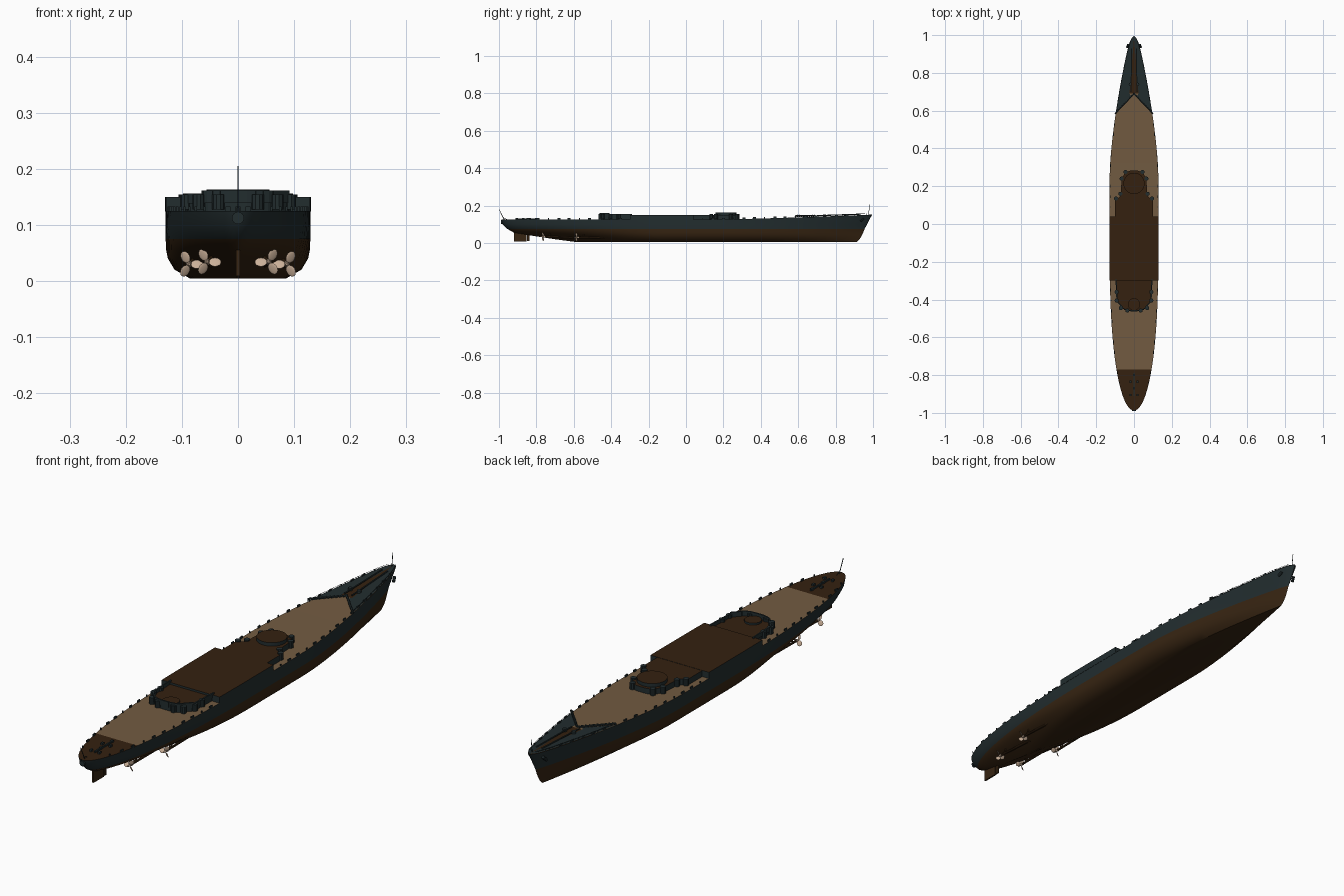
import bpy, bmesh, math
from mathutils import Vector, Matrix

if "Cube" in bpy.data.objects:
    bpy.data.objects.remove(bpy.data.objects["Cube"])


def material(name, *rgb):
    m = bpy.data.materials.new(name)
    m.use_nodes = True
    m.diffuse_color = (*rgb, 1)
    m.node_tree.nodes["Principled BSDF"].inputs["Base Color"].default_value = (*rgb, 1)
    return m


TEAL = material("dark teal paint", .016, .026, .028)
BROWN = material("dark brown deck", .035, .015, .005)
RED = material("lower hull brown", .038, .018, .006)
TAN = material("tan planking", .17, .105, .053)
BRONZE = material("pale bronze", .6, .44, .32)


def finish(name, bm, mats, rule=None, smooth=0):
    if rule:
        bm.normal_update()
        for f in bm.faces:
            f.material_index = rule(f)
    me = bpy.data.meshes.new(name)
    bm.to_mesh(me)
    bm.free()
    for m in mats:
        me.materials.append(m)
    ob = bpy.data.objects.new(name, me)
    bpy.context.collection.objects.link(ob)
    if smooth:
        bpy.ops.object.select_all(action="DESELECT")
        bpy.context.view_layer.objects.active = ob
        ob.select_set(True)
        bpy.ops.object.shade_smooth_by_angle(angle=math.radians(smooth))
    return ob


def top_is_second(f):
    return int(f.normal.z > .7)


def prism(name, outline, z0, z1, mats):
    """Extrude a flat outline; the top face takes the second material."""
    bm = bmesh.new()
    face = bm.faces.new([bm.verts.new((x, y, z0)) for x, y in outline])
    ext = bmesh.ops.extrude_face_region(bm, geom=[face])["geom"]
    bmesh.ops.translate(bm, vec=(0, 0, z1 - z0), verts=[v for v in ext if isinstance(v, bmesh.types.BMVert)])
    bmesh.ops.recalc_face_normals(bm, faces=bm.faces)
    return finish(name, bm, mats, top_is_second if len(mats) > 1 else None)


def mirrored(half):
    return half + [(-x, y) for x, y in reversed(half) if x > 0]


def disc(cx, cy, r, n=24):
    return [(cx + r * math.cos(a * math.tau / n), cy + r * math.sin(a * math.tau / n)) for a in range(n)]


def add_box(bm, c, size):
    bmesh.ops.create_cube(bm, size=1, matrix=Matrix.Translation(c) @ Matrix.Diagonal((*size, 1)))


def add_rod(bm, a, b, r, r2=None, n=8):
    a, b = Vector(a), Vector(b)
    d = b - a
    mat = Matrix.Translation((a + b) / 2) @ d.to_track_quat("Z", "Y").to_matrix().to_4x4()
    bmesh.ops.create_cone(bm, cap_ends=True, segments=n, radius1=r, radius2=r if r2 is None else r2, depth=d.length, matrix=mat)


# Hull waterlines: height, stern y, bow y, half beam, stern power, stern root, bow flare
LEVELS = [(.004, -.58, .91, .085, 2, 1, 0), (.02, -.70, .928, .113, 2, 1, 0),
          (.04, -.83, .94, .125, 2, .9, 0), (.055, -.92, .947, .128, 2.2, .7, .01),
          (.075, -.955, .955, .129, 2.4, .55, .03), (.1, -.98, .968, .129, 2.5, .5, .08),
          (.125, -.988, .995, .129, 2.6, .5, .15)]
DECK = LEVELS[-1]


def half_width(y, level):
    _, ys, yb, w, p, q, flare = level
    if y < -.1:
        t = min(1, (-.1 - y) / (-.1 - ys))
        return w * (1 - t ** p) ** q
    t = min(1, max(0, (y - .25) / (yb - .25)))
    return w * (1 - t ** 1.6 + flare * t * t * math.sqrt(1 - t ** 20))


def sheer(y):
    return .125 + .028 * max(0, y - .1) ** 1.4 / .9


def stations(level, n=48):
    ys, yb = level[1:3]
    return [ys + (yb - ys) * (1 - math.cos(math.pi * i / n)) / 2 for i in range(n + 1)]


bm = bmesh.new()
rings = []
for lv in LEVELS:
    pts = mirrored([(half_width(y, lv), y) for y in stations(lv)])
    rings.append([bm.verts.new((x, y, sheer(y) if lv is DECK else lv[0])) for x, y in pts])
size = min(len(r) for r in rings)
for lo, hi in zip(rings, rings[1:]):
    for i in range(size):
        j = (i + 1) % size
        bm.faces.new((lo[i], lo[j], hi[j], hi[i]))
bm.faces.new(rings[0])
bmesh.ops.recalc_face_normals(bm, faces=bm.faces)
finish("hull", bm, [RED, TEAL], lambda f: int(f.calc_center_median().z > .075), 35)

# Main deck, split into planked and painted lengths
bm = bmesh.new()
rows = [[bm.verts.new((s * half_width(y, DECK), y, sheer(y))) for s in (-1, 1)] for y in stations(DECK)[1:-1]]
for a, b in zip(rows, rows[1:]):
    bm.faces.new((a[0], a[1], b[1], b[0]))
for cut in (-.77, .69):
    bmesh.ops.bisect_plane(bm, geom=bm.verts[:] + bm.edges[:] + bm.faces[:], plane_co=(0, cut, 0), plane_no=(0, 1, 0))
finish("main_deck", bm, [TAN, BROWN], lambda f: int(not -.77 < f.calc_center_median().y < .69))


# Forecastle side plating ending aft in a V
def inner_edge(y):
    return .104 * (.69 - y) / .11 if y < .689 else .024 * (.985 - y) / .295


bm = bmesh.new()
ys = [.585 + .104 * i / 8 for i in range(9)] + [.69 + .304 * (i / 16) ** .8 for i in range(17)]
for s in (-1, 1):
    prev = None
    for y in ys:
        w = half_width(y, DECK)
        row = [bm.verts.new((s * x, y, sheer(y) + .002)) for x in (min(w, max(0, inner_edge(y))), w)]
        if prev:
            bm.faces.new((prev[0], prev[1], row[1], row[0])[::s])
        prev = row
finish("forecastle_plating", bm, [TEAL])

# Breakwater, anchor chains and windlasses
bm = bmesh.new()
for s in (-1, 1):
    for i in range(10):
        a, b = i / 10, (i + 1) / 10
        add_rod(bm, (s * .1 * a, .69 - .105 * a, .147), (s * .1 * b, .69 - .105 * b, .143), .0045, n=6)
    add_rod(bm, (s * .016, .7, .146), (s * .012, .93, .154), .003, n=6)
    add_rod(bm, (s * .02, .74, .14), (s * .02, .74, .153), .008, n=12)
    add_rod(bm, (s * .03, .95, .13), (s * .036, .935, .115), .006, n=8)
finish("anchor_gear", bm, [TEAL])

# Midship citadel follows the hull sides
side = [-.3 + .34 * i / 10 for i in range(11)]
prism("citadel", mirrored([(half_width(y, DECK) + .001, y) for y in side]), .124, .15, [TEAL, BROWN])

# Forward superstructure, stepped to a round barbette
prism("forward_house", mirrored([(.1, .03), (.1, .125), (.07, .15), (.066, .24), (.045, .275), (.02, .282)]), .12, .149, [TEAL, BROWN])
prism("forward_barbette", disc(0, .215, .056, 32), .14, .163, [TEAL, BROWN])

# Aft superstructure with curved bulwark and barbette
aft = [(.062, -.44), (.09, -.41), (.095, -.29)]
curve = [(.062 * math.sin(a * math.pi / 12), -.44 - .02 * math.cos(a * math.pi / 12)) for a in range(1, 6)]
prism("aft_house", mirrored(curve + aft), .12, .142, [TEAL, BROWN])
prism("aft_barbette", disc(0, -.425, .032), .13, .15, [TEAL, BROWN])
bm = bmesh.new()
wall = mirrored(curve + aft)
for (x, y), (u, v) in zip(wall, wall[1:] + wall[:1]):
    if y < -.295 or v < -.295:
        d = Vector((u - x, v - y, 0))
        bmesh.ops.create_cube(bm, size=1, matrix=Matrix.Translation(((x + u) / 2, (y + v) / 2, .147 if abs(x) > .07 else .15))
                              @ Matrix.Rotation(math.atan2(d.y, d.x), 4, "Z")
                              @ Matrix.Diagonal((d.length, .006, .018 if abs(x) > .07 else .022, 1)))
finish("aft_bulwark", bm, [TEAL])

# Small gun tubs around both deckhouses
spots = [(.045, .275), (.066, .24), (.072, .16), (.095, .135), (.07, -.445), (.092, -.405), (.092, -.36), (.035, -.458)]
for i, (x, y) in enumerate(spots):
    for s, tag in ((1, "left"), (-1, "right")):
        prism(f"gun_tub_{tag}_{i}", disc(s * x, y, .011, 10), .127, .154, [TEAL])

# Bollards, lockers and rail posts along the deck edge
bm = bmesh.new()
for s in (-1, 1):
    for i in range(34):
        y = -.9 + .055 * i
        if not -.31 < y < .05:
            add_box(bm, (s * (half_width(y, DECK) - .003), y, sheer(y) + .004), (.004, .016 if i % 3 else .004, .008))
    for i in range(4):
        add_box(bm, (s * .018 * (i % 2), -.8 - .035 * i, .128), (.009, .012, .01))
    for i in range(13):
        y = .58 + .032 * i
        w = half_width(y, DECK) - .002
        v = min(.975, y + .032)
        add_rod(bm, (s * w, y, sheer(y)), (s * w, y, sheer(y) + .008), .001, n=4)
        add_rod(bm, (s * w, y, sheer(y) + .007), (s * (half_width(v, DECK) - .002), v, sheer(v) + .007), .0008, n=4)
add_box(bm, (0, -.85, .128), (.006, .12, .006))
finish("deck_fittings", bm, [TEAL])

# Jackstaff, ensign staff and stern hawse ring
bm = bmesh.new()
add_rod(bm, (0, .975, .145), (0, .982, .205), .0013, n=6)
add_rod(bm, (0, -.97, .12), (0, -.998, .178), .0015, n=6)
add_rod(bm, (0, -.982, .138), (0, -.95, .122), .001, n=4)
add_rod(bm, (0, -.975, .112), (0, -.99, .112), .011, n=16)
finish("staffs", bm, [TEAL])

# Rudder, skeg, shafts and struts
bm = bmesh.new()
add_box(bm, (0, -.887, .032), (.007, .066, .046))
add_rod(bm, (0, -.875, .05), (0, -.875, .07), .005)
add_box(bm, (0, -.843, .03), (.006, .012, .04))
SCREWS = [(.055, -.765, .034), (.087, -.585, .03)]
for s in (-1, 1):
    for x, y, z in SCREWS:
        add_rod(bm, (s * x, y, z), (s * (x - .012), y + .33, .024), .0045)
        for dx in (-.025, .004):
            add_rod(bm, (s * x, y + .03, z), (s * (x + dx), y + .05, .062), .0028, n=6)
finish("rudder_and_shafts", bm, [RED])

bm = bmesh.new()
fin = [[bm.verts.new((x, y, z)) for y, z in ((-.84, .06), (-.84, .044), (-.58, .004), (-.5, .004), (-.5, .06))] for x in (-.004, .004)]
bm.faces.new(fin[0])
bm.faces.new(fin[1][::-1])
for i in range(5):
    j = (i + 1) % 5
    bm.faces.new((fin[0][j], fin[0][i], fin[1][i], fin[1][j]))
bmesh.ops.recalc_face_normals(bm, faces=bm.faces)
finish("skeg", bm, [RED])

# Three-bladed propellers
for k, (x, y, z) in enumerate(SCREWS):
    for s, tag in ((1, "left"), (-1, "right")):
        bm = bmesh.new()
        add_rod(bm, (s * x, y + .012, z), (s * x, y - .014, z), .006, .002, 12)
        for b in range(3):
            spin = Matrix.Rotation(b * math.tau / 3 + .5 * s, 4, "Y")
            blade = Matrix.Translation((0, 0, .014)) @ Matrix.Rotation(s * .6, 4, "Z") @ Matrix.Diagonal((.0095, .0015, .011, 1))
            bmesh.ops.create_uvsphere(bm, u_segments=12, v_segments=8, radius=1, matrix=Matrix.Translation((s * x, y, z)) @ spin @ blade)
        finish(f"propeller_{tag}_{k}", bm, [BRONZE], smooth=40)
